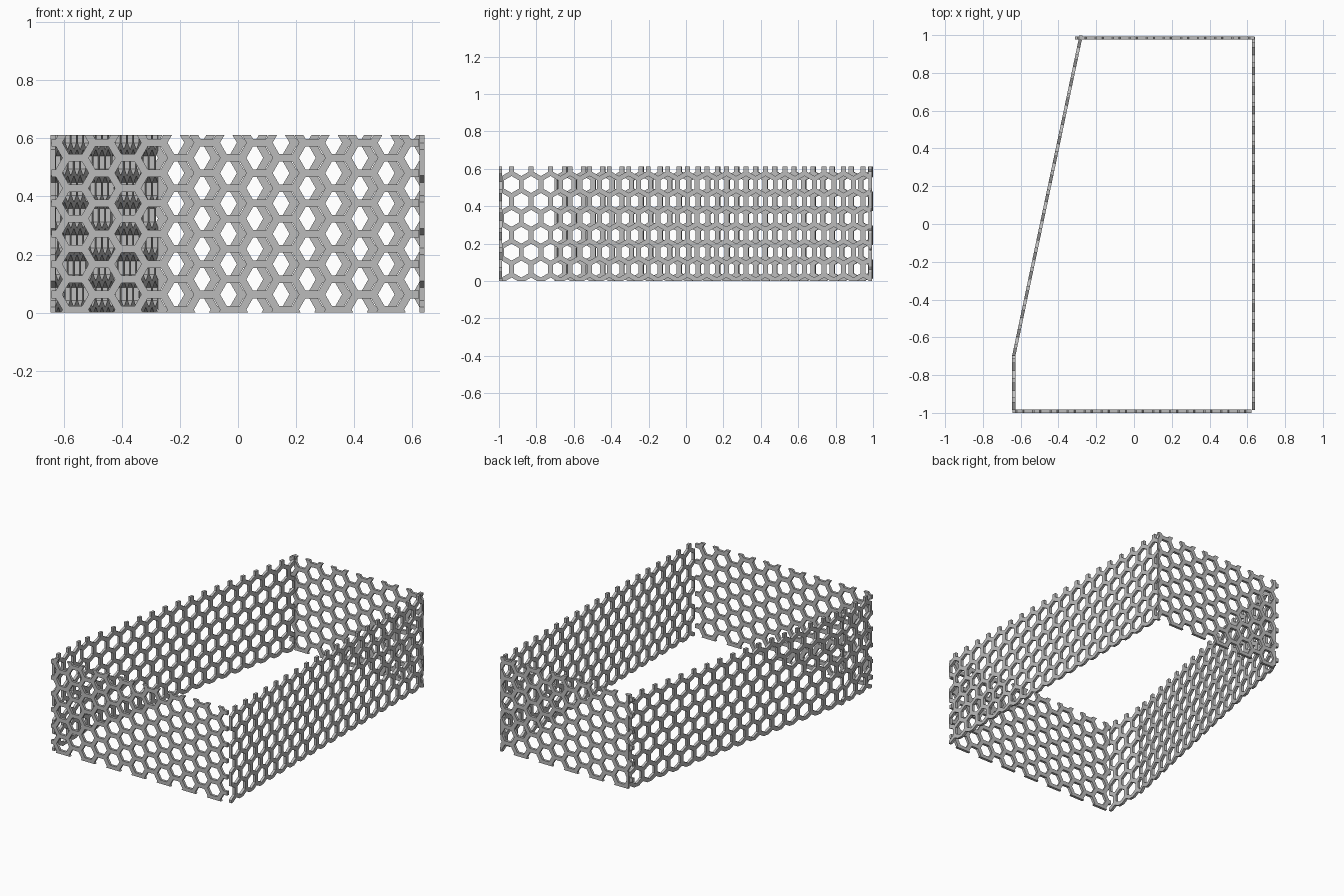
import bpy
import bmesh
from math import cos, sin, radians, sqrt, ceil
from mathutils import Vector

cube = bpy.data.objects.get("Cube")
if cube:
    bpy.data.objects.remove(cube, do_unlink=True)

HEIGHT = 0.612            # wall height
THICK = 0.017             # wall thickness
SIDE = 0.0603             # honeycomb edge length
BAR = 0.026               # strut width
PITCH = SIDE * sqrt(3)    # distance across the flats
STEP = SIDE * 1.5         # distance between staggered lines of cells

gray = bpy.data.materials.new("matte gray")
gray.use_nodes = True
gray.diffuse_color = (0.5, 0.5, 0.5, 1)
gray.node_tree.nodes["Principled BSDF"].inputs["Base Color"].default_value = (0.5, 0.5, 0.5, 1)


def cell_centres(length, upright):
    """Centres of the honeycomb cells, as distance along the wall and height."""
    if upright:           # cells with a point at the top
        for j in range(-1, ceil(HEIGHT / STEP) + 2):
            for i in range(-2, ceil(length / PITCH) + 2):
                stagger = 0.5 if j % 2 else 0
                yield PITCH * (i + stagger), 0.064 + STEP * j
    else:                 # cells with a flat side at the top
        for i in range(-2, ceil(length / STEP) + 2):
            for j in range(-2, ceil(HEIGHT / PITCH) + 2):
                stagger = 0.5 if i % 2 else 0
                yield 0.083 + STEP * i, 0.0625 + PITCH * (j + stagger)


def add_cell(bm, u, z, turn):
    """Hexagonal ring: half of each strut around one cell."""
    rings = []
    for radius in (SIDE, SIDE - BAR / sqrt(3)):
        rings.append([bm.verts.new((u + radius * cos(radians(60 * k + turn)), 0,
                                    z + radius * sin(radians(60 * k + turn))))
                      for k in range(6)])
    outer, inner = rings
    for k in range(6):
        n = (k + 1) % 6
        bm.faces.new((outer[k], outer[n], inner[n], inner[k]))


def lattice_wall(name, start, end, upright):
    start, end = Vector((*start, 0)), Vector((*end, 0))
    length = (end - start).length
    along = (end - start).normalized()
    across = Vector((-along.y, along.x, 0))
    bm = bmesh.new()
    for u, z in cell_centres(length, upright):
        add_cell(bm, u, z, 30 if upright else 0)
    bmesh.ops.remove_doubles(bm, verts=bm.verts, dist=0.0005)

    # Trim the honeycomb to the wall's rectangle
    for point, normal in (((0, 0, 0), (-1, 0, 0)), ((length, 0, 0), (1, 0, 0)),
                          ((0, 0, 0), (0, 0, -1)), ((0, 0, HEIGHT), (0, 0, 1))):
        geom = bm.verts[:] + bm.edges[:] + bm.faces[:]
        bmesh.ops.bisect_plane(bm, geom=geom, dist=0.00001, plane_co=point,
                               plane_no=normal, clear_outer=True)

    # Thicken, then stand the wall in place
    result = bmesh.ops.extrude_face_region(bm, geom=bm.faces[:], use_keep_orig=True)
    moved = {g for g in result["geom"] if isinstance(g, bmesh.types.BMVert)}
    for v in bm.verts:
        depth = THICK / 2 if v in moved else -THICK / 2
        v.co = start + along * v.co.x + across * depth + Vector((0, 0, v.co.z))
    bmesh.ops.recalc_face_normals(bm, faces=bm.faces)

    mesh = bpy.data.meshes.new(name)
    bm.to_mesh(mesh)
    bm.free()
    mesh.materials.append(gray)
    obj = bpy.data.objects.new(name, mesh)
    bpy.context.collection.objects.link(obj)
    return obj


# Five panels enclosing the yard
lattice_wall("front_wall", (-0.642, -0.991), (0.622, -0.991), False)
lattice_wall("back_wall", (-0.313, 0.985), (0.638, 0.985), False)
lattice_wall("left_wall", (0.633, -0.985), (0.633, 0.99), True)
lattice_wall("right_short_wall", (-0.637, -0.985), (-0.637, -0.695), True)
lattice_wall("right_slanted_wall", (-0.637, -0.70), (-0.28, 0.998), True)
